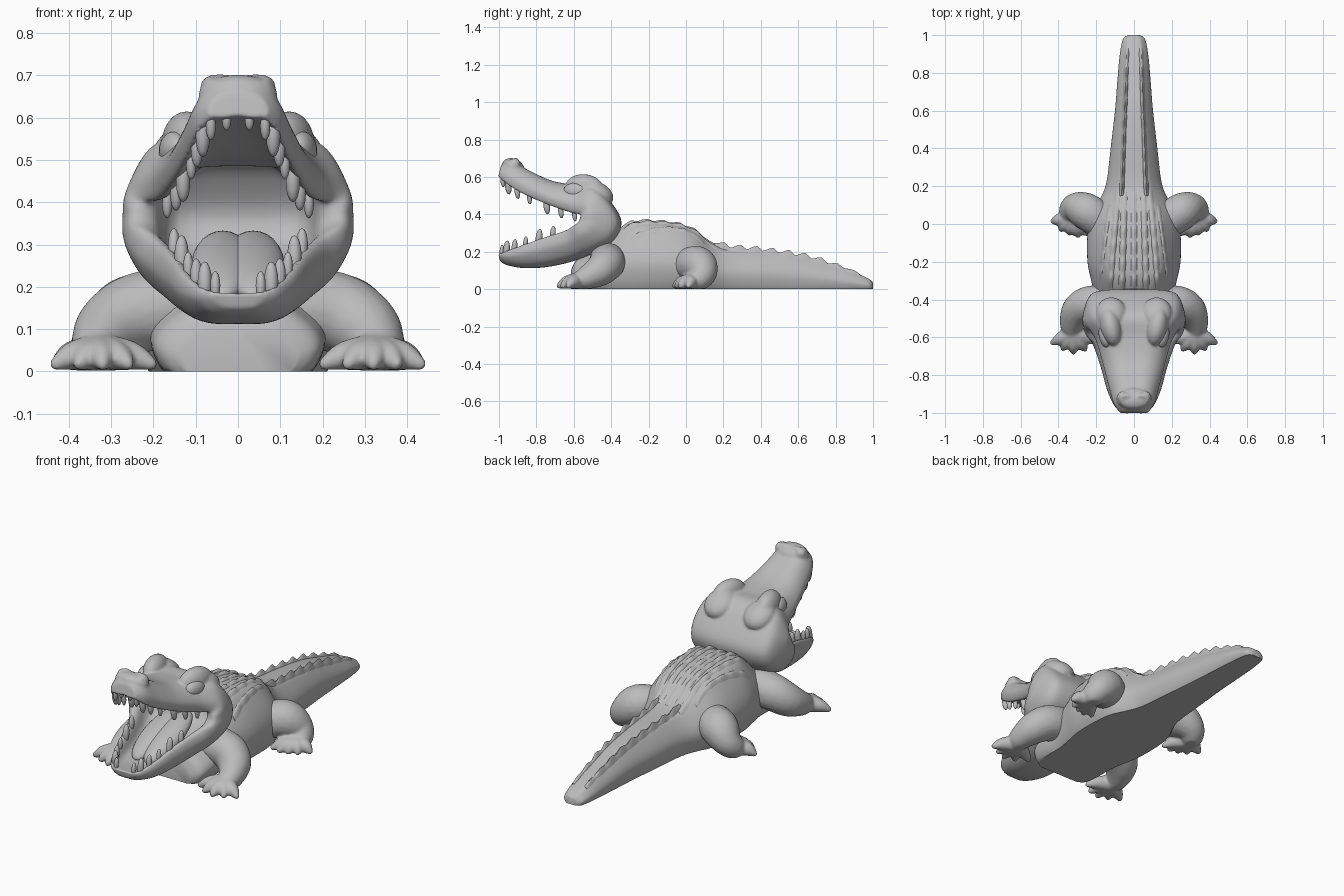
import bpy, bmesh, math
from mathutils import Vector, Matrix
from mathutils.bvhtree import BVHTree

cube = bpy.data.objects.get("Cube")
if cube:
    bpy.data.objects.remove(cube, do_unlink=True)

GREY = (0.5, 0.5, 0.5, 1)
mat = bpy.data.materials.new("plain grey")
mat.use_nodes = True
mat.diffuse_color = GREY
mat.node_tree.nodes["Principled BSDF"].inputs["Base Color"].default_value = GREY
parts = []


def spline(pts, n, closed=False):
    """Smooth curve through points, n samples per span."""
    pts = [Vector(p) for p in pts]
    c, out = len(pts), []
    at = (lambda i: pts[i % c]) if closed else (lambda i: pts[max(0, min(c - 1, i))])
    for i in range(c if closed else c - 1):
        a, b, d, e = at(i - 1), at(i), at(i + 1), at(i + 2)
        for k in range(n):
            t = k / n
            out.append(0.5 * (2 * b + (d - a) * t + (2 * a - 5 * b + 4 * d - e) * t ** 2
                              + (3 * b - a - 3 * d + e) * t ** 3))
    return out if closed else out + [pts[-1]]


def finish(name, bm, mirror=False):
    me = bpy.data.meshes.new(name)
    bm.to_mesh(me)
    bm.free()
    me.materials.append(mat)
    ob = bpy.data.objects.new(name, me)
    bpy.context.collection.objects.link(ob)
    if mirror:
        ob.modifiers.new("mirror", 'MIRROR').use_mirror_merge = False
    parts.append(ob)
    return ob


def fuse(ob):
    """Blend overlapping shells into one soft skin."""
    blend = ob.modifiers.new("fuse", 'REMESH')
    blend.mode = 'VOXEL'
    blend.voxel_size = .007
    blend.use_smooth_shade = True
    soft = ob.modifiers.new("soften", 'SMOOTH')
    soft.factor = .5
    soft.iterations = 4


def loft(bm, rings, n=4, m=4):
    """Add a smooth closed skin over a row of rings."""
    cols = [spline(c, m) for c in zip(*[spline(r, n, True) for r in rings])]
    vs = [[bm.verts.new((p.x, p.y, max(0, p.z))) for p in r] for r in zip(*cols)]
    k = len(cols)
    for a, b in zip(vs, vs[1:]):
        for i in range(k):
            j = (i + 1) % k
            bm.faces.new((a[i], a[j], b[j], b[i]))
    bm.faces.new(vs[0])
    bm.faces.new(vs[-1])
    bmesh.ops.recalc_face_normals(bm, faces=bm.faces)
    return bm


def balls(bm, items, seg=16):
    """Add ellipsoids given as (centre, radii, tilt about x, turn about z)."""
    for loc, rad, tilt, turn in items:
        m = (Matrix.Translation(loc) @ Matrix.Rotation(math.radians(turn), 4, 'Z')
             @ Matrix.Rotation(math.radians(tilt), 4, 'X') @ Matrix.Diagonal((*rad, 1)))
        bmesh.ops.create_uvsphere(bm, u_segments=seg, v_segments=seg // 2 + 2, radius=1, matrix=m)
    return bm


def both_sides(half):
    return half + [(-x, y, z) for x, y, z in reversed(half[1:-1])]


# Body and tail: y, half width, height, width of flat top
BODY = [(-.615, .14, .1, .5), (-.585, .19, .155, .5), (-.5, .205, .2, .4), (-.4, .205, .29, .45),
        (-.3, .225, .35, .5), (-.2, .245, .36, .5), (-.05, .245, .345, .5), (.05, .225, .31, .48),
        (.13, .18, .25, .45), (.22, .145, .218, .45), (.4, .123, .203, .43), (.6, .1, .177, .43),
        (.75, .088, .137, .45), (.88, .077, .098, .5), (.96, .064, .064, .5),
        (.988, .052, .048, .5), (1, .03, .034, .5)]
rings = []
for y, w, h, a in BODY:
    half = [(0, 0), (.6, 0), (.85, 0), (1, .3), (.95, .55), (.5 * a + .48, .82), (a, .98), (0, 1)]
    rings.append(both_sides([(w * u, y, h * v) for u, v in half]))
body = finish("body_and_tail", loft(bmesh.new(), rings))
skin = BVHTree.FromPolygons([v.co for v in body.data.vertices],
                            [list(p.vertices) for p in body.data.polygons])


# Serrated ridges lying on the back and tail
def ridge(name, xs, ys, bumps, width, high, mirror=True):
    rings = []
    steps = bumps * 3
    for i in range(steps + 1):
        t = i / steps
        x = xs[0] + (xs[1] - xs[0]) * t
        y = ys[0] + (ys[1] - ys[0]) * t
        h = high * (.3, .7, 1)[i % 3] * min(1, 2.5 * (1 - t) + .3)
        ring = []
        for side, lift in ((-1, -.008), (-.45, .5 * h), (0, h), (.45, .5 * h), (1, -.008)):
            px = x + side * width
            z = skin.ray_cast(Vector((px, y, 2)), Vector((0, 0, -1)))[0].z
            ring.append((px, y, z + lift))
        rings.append(ring + [(x, y, ring[2][2] - h - .02)])
    finish(name, loft(bmesh.new(), rings, 2, 2), mirror)


ridge("back_centre_ridge", (0, 0), (-.35, .17), 6, .022, .012, False)
ridge("back_inner_ridge", (.065, .05), (-.35, .17), 6, .022, .015)
ridge("back_outer_ridge", (.13, .085), (-.34, .18), 6, .022, .015)
ridge("flank_ridge", (.185, .13), (-.3, .1), 5, .015, .012)
ridge("tail_crest", (.066, .038), (.15, .93), 9, .015, .032)

# Head: one skin from upper snout, round the hinge, to the lower jaw
# outer y, z, lip y, z, half width, lining depth, squareness
HEAD = [(-.99, .66, -1.004, .6, .07, .93, 0), (-.935, .685, -.96, .562, .105, .78, 0),
        (-.85, .64, -.865, .505, .132, .64, 0), (-.72, .58, -.735, .45, .165, .56, 0),
        (-.6, .56, -.62, .41, .2, .5, .3), (-.49, .555, -.565, .4, .243, .42, .8),
        (-.4, .465, -.565, .39, .266, .4, 1), (-.345, .36, -.57, .37, .27, .4, 1),
        (-.385, .26, -.58, .355, .27, .4, 1), (-.5, .19, -.605, .338, .256, .42, .7),
        (-.62, .145, -.65, .312, .214, .45, .4), (-.75, .118, -.765, .275, .173, .45, .3),
        (-.87, .113, -.885, .233, .14, .52, .2), (-.96, .13, -.97, .202, .1, .7, .1),
        (-.995, .15, -1.004, .19, .06, .9, 0)]
rings = []
for oy, oz, ly, lz, w, p, k in HEAD:
    half = [(0, 0), (.45 + .1 * k, .02), (.78 + .08 * k, .22 - .08 * k), (1, .58), (.99, .86),
            (.9, 1), (.79 - .07 * k, max(p, .9)), (.58 - .04 * k, p + .06), (0, p)]
    rings.append(both_sides([(w * u, oy + (ly - oy) * v, oz + (lz - oz) * v) for u, v in half]))
bm = loft(bmesh.new(), rings, 4, 5)

# Brows, snout tip and raised nostril rims blended into the head
lumps = [((0, -.925, .655), (.094, .06, .044), -20, 0)]
for s in (-1, 1):
    lumps += [((s * .122, -.545, .54), (.056, .105, .075), -4, -s * 12),
              ((s * .12, -.47, .515), (.08, .09, .055), -30, 0),
              ((s * .06, -.915, .67), (.03, .03, .03), 0, 0)]
    for i in range(16):
        a = i * math.tau / 16
        lumps.append(((s * .043 + .025 * math.cos(a), -.93 + .022 * math.sin(a),
                       .684 + .008 * math.sin(a)), (.012, .012, .012), 0, 0))
fuse(finish("head_and_jaws", balls(bm, lumps, 20)))

# Eyeballs under the brows
eye = [((.152, -.59, .522), (.034, .066, .045), -8, -10)]
finish("eyeballs", balls(bmesh.new(), eye, 24), True)

# Teeth set along the lip line
lip = spline([(w, ly, lz) for oy, oz, ly, lz, w, p, k in HEAD], 10)


def teeth(name, stations, up):
    spots = [(.82 * w, y, z) for w, y, z in (lip[round(t * 10)] for t in stations)]
    items = []
    for i, (x, y, z) in enumerate(spots):
        size = (.85, 1.2, 1)[i % 3]
        items.append(((x, y + .016, z + up * .012),
                      (.014 * size, .015 * size, .04 * size), -up * 6, 0))
    if up < 0:
        items.append(((.027, -.978, .595), (.011, .012, .026), 6, 0))
    finish(name, balls(bmesh.new(), items, 12), True)


teeth("upper_teeth", (.3, .9, 1.5, 2.1, 2.8, 3.4, 4.1), -1)
teeth("lower_teeth", (13.8, 13.1, 12.5, 11.9, 11.3, 10.7), 1)

# Tongue with a centre groove
tongue = [((.036, -.66, .25), (.074, .2, .045), 21, 0)]
finish("tongue", balls(bmesh.new(), tongue, 24), True)


# Legs: chains of balls fused into one smooth skin
def leg(name, limb, toes):
    bm = bmesh.new()
    ankle = limb[-1]
    chains = [limb]
    for x, y in toes:
        mid = (ankle[0] * .4 + x * .6, ankle[1] * .4 + y * .6, .037, .034)
        chains.append([ankle, mid, (x, y, .018, .015)])
    for chain in chains:
        for x, y, z, r in spline(chain, 7):
            bmesh.ops.create_icosphere(bm, subdivisions=3, radius=r,
                                       matrix=Matrix.Translation((x, y, z)))
    for v in bm.verts:
        v.co.z = max(.002, v.co.z)
    fuse(finish(name, bm, True))


leg("front_legs", [(.17, -.42, .15, .098), (.245, -.425, .135, .094), (.3, -.46, .1, .084),
                   (.33, -.53, .062, .062), (.325, -.575, .046, .046)],
    [(.205, -.62), (.26, -.662), (.32, -.678), (.375, -.658), (.43, -.628)])
leg("rear_legs", [(.18, .015, .13, .093), (.25, .065, .13, .098), (.305, .09, .09, .076),
                  (.335, .07, .055, .062), (.34, .035, .042, .046)],
    [(.25, -.05), (.295, -.06), (.34, -.048), (.385, -.028), (.428, .015)])

# Smooth shading
bpy.ops.object.select_all(action='DESELECT')
for ob in parts:
    ob.select_set(True)
bpy.context.view_layer.objects.active = parts[0]
bpy.ops.object.shade_smooth_by_angle(angle=math.radians(45))
